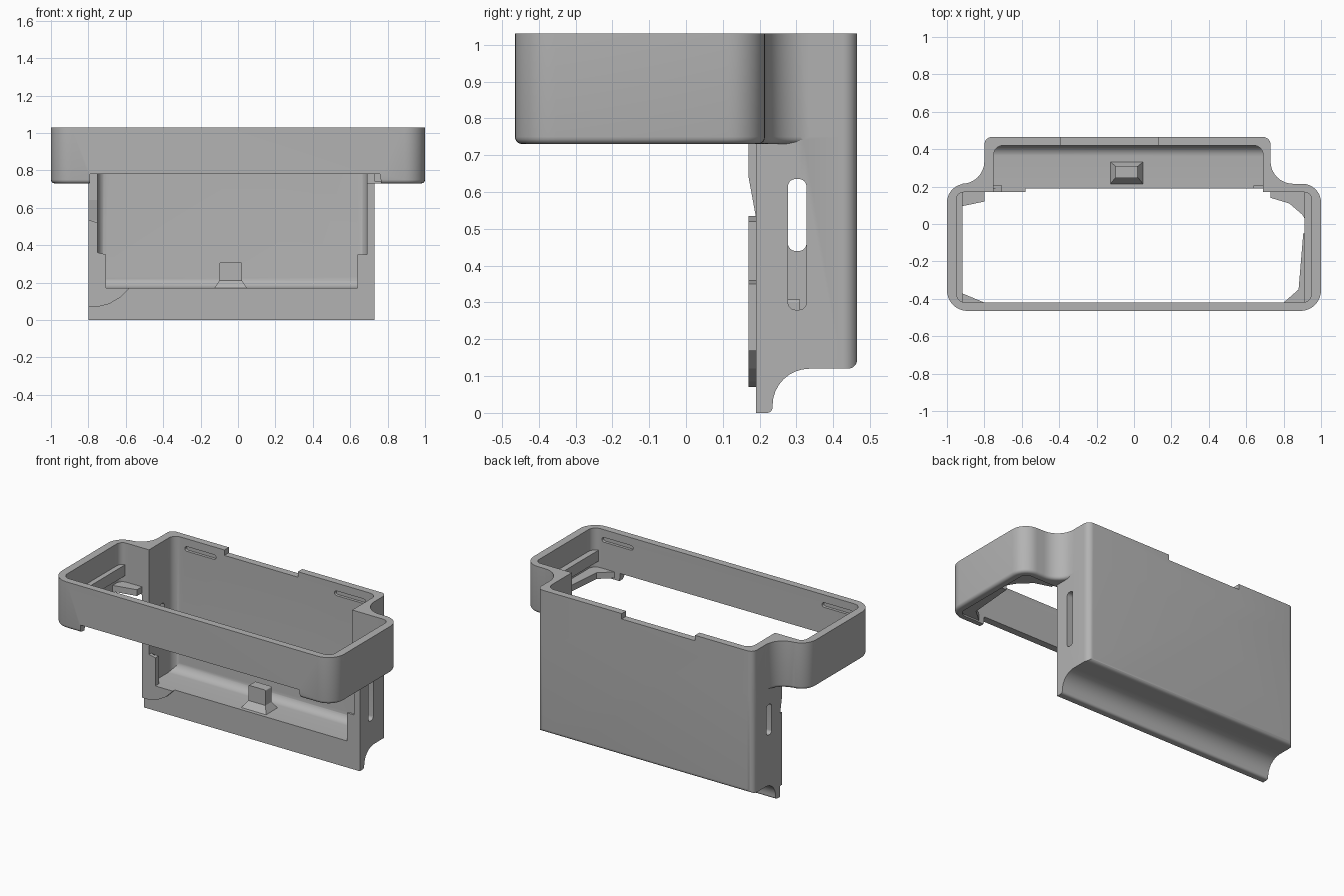
import bpy, bmesh, math
from mathutils import Vector

old = bpy.data.objects.get("Cube")
if old:
    bpy.data.objects.remove(old, do_unlink=True)

grey = bpy.data.materials.new("plain grey")
grey.use_nodes = True
grey.diffuse_color = (0.45, 0.45, 0.45, 1)
grey.node_tree.nodes["Principled BSDF"].inputs["Base Color"].default_value = (0.45, 0.45, 0.45, 1)


def rounded(corners, steps=8):
    """Closed outline from corners (u, v, optional radius), filleted."""
    out = []
    n = len(corners)
    for i, c in enumerate(corners):
        p = Vector(c[:2])
        r = c[2] if len(c) > 2 else 0
        if r == 0:
            out.append(p)
            continue
        a = (Vector(corners[i - 1][:2]) - p).normalized()
        b = (Vector(corners[(i + 1) % n][:2]) - p).normalized()
        half = a.angle(b) / 2
        centre = p + (a + b).normalized() * (r / math.sin(half))
        start = p + a * (r / math.tan(half)) - centre
        end = p + b * (r / math.tan(half)) - centre
        sweep = start.angle(end)
        for k in range(steps + 1):
            t = k / steps
            out.append(centre + (start * math.sin((1 - t) * sweep)
                                 + end * math.sin(t * sweep)) / math.sin(sweep))
    return out


def prism(name, corners, axis, lo, hi, bevel=0):
    """Extrude an outline along an axis; bevel rounds the low end."""
    def place(p, h):
        return {"x": (h, p.x, p.y), "y": (p.x, h, p.y), "z": (p.x, p.y, h)}[axis]
    outline = rounded(corners)
    bm = bmesh.new()
    low = [bm.verts.new(place(p, lo)) for p in outline]
    high = [bm.verts.new(place(p, hi)) for p in outline]
    n = len(outline)
    base = bm.faces.new(low)
    bm.faces.new(high[::-1])
    for i in range(n):
        j = (i + 1) % n
        bm.faces.new((low[i], high[i], high[j], low[j]))
    bmesh.ops.recalc_face_normals(bm, faces=bm.faces)
    if bevel:
        bmesh.ops.bevel(bm, geom=list(base.edges), offset=bevel, segments=4,
                        profile=0.5, affect='EDGES')
    mesh = bpy.data.meshes.new(name)
    bm.to_mesh(mesh)
    bm.free()
    mesh.materials.append(grey)
    obj = bpy.data.objects.new(name, mesh)
    bpy.context.collection.objects.link(obj)
    return obj


def box(name, x, y, z):
    return prism(name, [(x[0], y[0]), (x[1], y[0]), (x[1], y[1]), (x[0], y[1])], "z", *z)


def combine(target, other, operation):
    mod = target.modifiers.new("cut", 'BOOLEAN')
    mod.operation, mod.solver, mod.object = operation, 'EXACT', other
    bpy.ops.object.select_all(action='DESELECT')
    bpy.context.view_layer.objects.active = target
    target.select_set(True)
    bpy.ops.object.modifier_apply(modifier=mod.name)
    bpy.data.objects.remove(other, do_unlink=True)


# Upper collar with its flared neck
housing = prism("housing", [
    (-1, -.465, .11), (1, -.465, .11), (1, .215, .1), (.73, .215, .12), (.73, .465, .04),
    (-.8, .465, .04), (-.8, .215, .12), (-1, .215, .1)], "z", .73, 1.03, bevel=.02)

# Lower pocket with a concave underside
pocket = prism("pocket", [
    (.19, 0), (.235, 0, .015), (.235, .12, .1), (.465, .12, .025), (.465, .9), (.19, .9)],
    "x", -.8, .73)
combine(pocket, prism("plan", [
    (-.8, .1), (.73, .1), (.73, .465, .04), (-.8, .465, .04)], "z", -.1, 1.2), 'INTERSECT')
combine(housing, pocket, 'UNION')

# Hollow out the collar and the pocket
combine(housing, prism("collar_cavity", [
    (-.95, -.42, .05), (.95, -.42, .05), (.95, .17, .04), (-.95, .17, .04)],
    "z", .6, 1.2), 'DIFFERENCE')
cavity = prism("pocket_cavity", [(.1, .17), (.42, .17, .06), (.42, 1.2), (.1, 1.2)],
               "x", -.75, .69)
combine(cavity, prism("cavity_plan", [
    (-.75, 0), (.69, 0), (.69, .42, .05), (-.75, .42, .05)], "z", 0, 1.3), 'INTERSECT')
combine(housing, cavity, 'DIFFERENCE')

# Raised lower edge of the front wall and notch in the back rim
combine(housing, prism("front_relief", [
    (-.8, .6), (.78, .6), (.76, .78), (-.79, .78)], "y", -.6, -.3), 'DIFFERENCE')
combine(housing, prism("rim_notch", [
    (-.39, .995), (.13, .995), (.13, 1.2), (-.39, 1.2)], "y", .41, .6), 'DIFFERENCE')

# Side slots: a short one on the right, a long one on the left
for x, bottom in ((-.775, .44), (.71, .28)):
    combine(housing, prism("side_slot", [
        (.277, bottom, .02), (.327, bottom, .02), (.327, .635, .02), (.277, .635, .02)],
        "x", x - .06, x + .06), 'DIFFERENCE')

# Shallow latch recesses inside the front and back walls
for x, y in ((-.78, -.42), (.78, -.42), (-.56, .42), (.5, .42)):
    combine(housing, prism("latch_recess", [
        (x - .11, .95, .014), (x + .11, .95, .014), (x + .11, .98, .014), (x - .11, .98, .014)],
        "y", y - .018, y + .018), 'DIFFERENCE')

# Ledges along both ends of the collar
box("right_ledge", (-.955, -.918), (-.425, .175), (.82, .89))
box("left_ledge", (.955, .912), (-.425, .175), (.82, .89))

# Corner gussets at the foot of the collar
gussets = {
    "right_back_gusset": [(-.96, .18), (-.8, .18), (-.8, .12), (-.92, .095), (-.96, .085)],
    "right_front_gusset": [(-.96, -.43), (-.8, -.43), (-.8, -.42), (-.92, -.37), (-.96, -.36)],
    "left_back_gusset": [(.96, .18), (.73, .18), (.73, .14), (.83, .11), (.9, .05), (.96, -.05)],
    "left_front_gusset": [(.96, -.43), (.8, -.43), (.8, -.42), (.88, -.35), (.905, -.05),
                          (.96, -.05)],
}
for name, outline in gussets.items():
    prism(name, outline, "z", .74, .78)

# Thin flanges beside the lower part of the front opening
box("right_flange", (-.755, -.705), (.19, .205), (.165, .35))
box("left_flange", (.64, .695), (.19, .205), (.165, .35))

# Raised corner plate and the ramp above it
prism("corner_plate", [
    (-.8, .07), (-.75, .07), (-.69, .085), (-.63, .12), (-.58, .17), (-.705, .17),
    (-.705, .35), (-.75, .36), (-.75, .52), (-.8, .535)], "y", .17, .192)
prism("corner_ramp", [(.17, .74), (.17, .64), (.192, .52), (.192, .74)], "x", -.8, -.75)

# Post on the pocket floor with a flared foot
prism("post", [(-.1, .165), (.022, .165), (.022, .308, .008), (-.1, .308, .008)],
      "y", .247, .31)
foot = box("post_foot", (-.13, .052), (.21, .335), (.165, .21))
for v in foot.data.vertices:
    if v.co.z > .2:
        v.co.x = -.1 if v.co.x < -.04 else .022
        v.co.y = .247 if v.co.y < .27 else .31

# Smooth the curved walls and keep the edges crisp
bpy.ops.object.select_all(action='DESELECT')
housing.select_set(True)
bpy.context.view_layer.objects.active = housing
bpy.ops.object.shade_smooth_by_angle(angle=math.radians(30))
